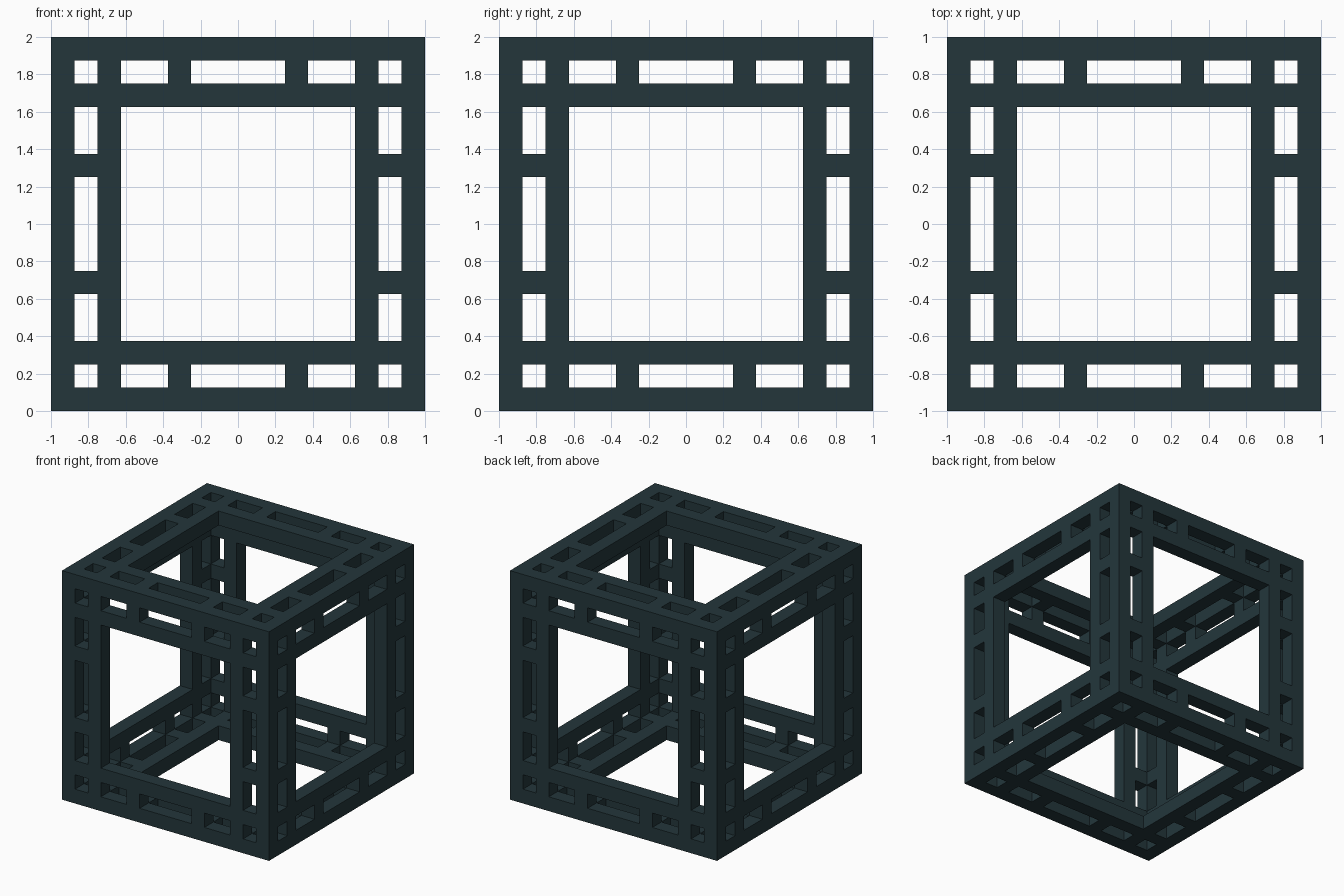
import bpy, bmesh

if "Cube" in bpy.data.objects:
    bpy.data.objects.remove(bpy.data.objects["Cube"])

U = 0.125                                             # bar thickness
LINES = [0, 1, 2, 3, 5, 6, 10, 11, 13, 14, 15, 16]    # bar edges, in bar thicknesses
N = len(LINES) - 1
RAILS = {0, 2, N - 3, N - 1}                          # double rails round each face
RUNGS = {4, 6}                                        # short links between the rails
LAST = N - 1


def in_border(a):
    return a <= 2 or a >= N - 3


def in_panel(a, b):
    """True where a square face panel is solid: two nested rails plus rungs."""
    if (a in RAILS and in_border(b)) or (b in RAILS and in_border(a)):
        return True
    if a in RAILS and not in_border(a):
        return True
    rail = (a in RAILS) or (b in RAILS)
    rung = (a in RUNGS and in_border(b)) or (b in RUNGS and in_border(a))
    return (rail and (in_border(a) or in_border(b))) or rung


def solid(c):
    """A cell is solid when it lies in one of the six outer panels."""
    if min(c) < 0 or max(c) > LAST:
        return False
    return any(c[i] in (0, LAST) and in_panel(c[(i + 1) % 3], c[(i + 2) % 3])
               for i in range(3))


bm = bmesh.new()
verts = {}


def vert(p):
    if p not in verts:
        x, y, z = (LINES[i] * U for i in p)
        verts[p] = bm.verts.new((x - 1, y - 1, z))
    return verts[p]


# Lattice frame: skin every exposed side of the solid cells
for i in range(N):
    for j in range(N):
        for k in range(N):
            c = (i, j, k)
            if not solid(c):
                continue
            for ax in range(3):
                for s in (0, 1):
                    n = list(c)
                    n[ax] += 2 * s - 1
                    if solid(n):
                        continue
                    quad = []
                    for da, db in ((0, 0), (1, 0), (1, 1), (0, 1)):
                        p = list(c)
                        p[ax] += s
                        p[(ax + 1) % 3] += da
                        p[(ax + 2) % 3] += db
                        quad.append(vert(tuple(p)))
                    bm.faces.new(quad if s else quad[::-1])

mesh = bpy.data.meshes.new("lattice_cube_frame")
bm.to_mesh(mesh)
bm.free()
frame = bpy.data.objects.new("lattice_cube_frame", mesh)
bpy.context.collection.objects.link(frame)

# Single dark slate colour
slate = bpy.data.materials.new("dark slate")
slate.diffuse_color = (0.017, 0.037, 0.044, 1)
slate.use_nodes = True
slate.node_tree.nodes["Principled BSDF"].inputs["Base Color"].default_value = slate.diffuse_color
mesh.materials.append(slate)
